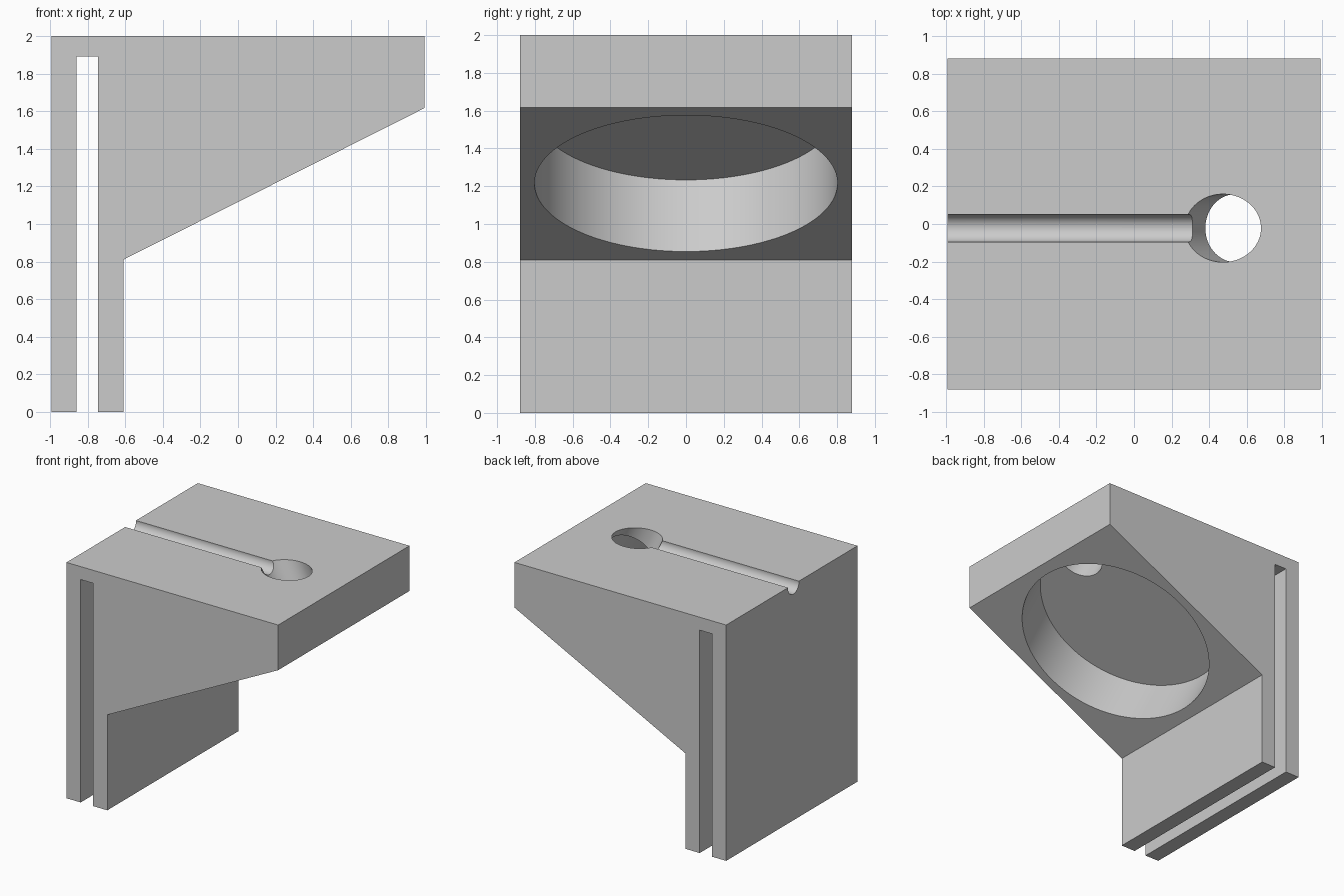
import bpy, bmesh, math
from mathutils import Vector

cube = bpy.data.objects.get("Cube")
if cube:
    bpy.data.objects.remove(cube, do_unlink=True)

HALF_X, HALF_Y, TOP = 0.993, 0.88, 2.0
LEG_X, SLOPE_LOW, SLOPE_HIGH = -0.61, 0.81, 1.617

grey = bpy.data.materials.new("light grey")
grey.use_nodes = True
grey.diffuse_color = (0.6, 0.6, 0.6, 1)
grey.node_tree.nodes["Principled BSDF"].inputs["Base Color"].default_value = (0.6, 0.6, 0.6, 1)


def make_object(name, bm):
    bmesh.ops.recalc_face_normals(bm, faces=bm.faces)
    mesh = bpy.data.meshes.new(name)
    bm.to_mesh(mesh)
    bm.free()
    mesh.materials.append(grey)
    obj = bpy.data.objects.new(name, mesh)
    bpy.context.collection.objects.link(obj)
    return obj


def cylinder_between(name, start, end, radius, segments=96):
    axis = end - start
    bm = bmesh.new()
    bmesh.ops.create_cone(bm, cap_ends=True, segments=segments,
                          radius1=radius, radius2=radius, depth=axis.length)
    bmesh.ops.rotate(bm, verts=bm.verts, matrix=axis.to_track_quat('Z', 'Y').to_matrix())
    bmesh.ops.translate(bm, verts=bm.verts, vec=(start + end) / 2)
    return make_object(name, bm)


# Bracket body: side profile with the clamp slot, extruded across the width
profile = [(-HALF_X, 0), (-0.86, 0), (-0.86, 1.89), (-0.745, 1.89), (-0.745, 0),
           (LEG_X, 0), (LEG_X, SLOPE_LOW), (HALF_X, SLOPE_HIGH),
           (HALF_X, TOP), (-HALF_X, TOP)]
bm = bmesh.new()
face = bm.faces.new([bm.verts.new((x, -HALF_Y, z)) for x, z in profile])
extruded = bmesh.ops.extrude_face_region(bm, geom=[face])["geom"]
bmesh.ops.translate(bm, vec=(0, 2 * HALF_Y, 0),
                    verts=[v for v in extruded if isinstance(v, bmesh.types.BMVert)])
body = make_object("bracket_body", bm)

# Axis square to the sloping underside, pointing out of it
slope = Vector((HALF_X - LEG_X, 0, SLOPE_HIGH - SLOPE_LOW)).normalized()
outward = Vector((slope.z, 0, -slope.x))
pocket_centre = Vector((0.195, 0, (SLOPE_LOW + SLOPE_HIGH) / 2))
hole_centre = Vector((0.473, -0.022, TOP))

# Round pocket, tilted through hole and cable groove
cutters = [
    cylinder_between("pocket_cutter", pocket_centre - outward * 0.426,
                     pocket_centre + outward * 0.3, 0.802, 160),
    cylinder_between("hole_cutter", hole_centre - outward * 0.25,
                     hole_centre + outward * 0.35, 0.181),
    cylinder_between("groove_cutter", Vector((-1.2, -0.022, TOP - 0.008)),
                     Vector((0.45, -0.022, TOP - 0.008)), 0.073, 64),
]
bpy.ops.object.select_all(action='DESELECT')
bpy.context.view_layer.objects.active = body
body.select_set(True)
for cutter in cutters:
    cutter.hide_render = True
    cut = body.modifiers.new(cutter.name, 'BOOLEAN')
    cut.operation = 'DIFFERENCE'
    cut.solver = 'EXACT'
    cut.object = cutter
    bpy.ops.object.modifier_apply(modifier=cut.name)
    bpy.data.objects.remove(cutter, do_unlink=True)

bpy.ops.object.shade_smooth_by_angle(angle=math.radians(30))
